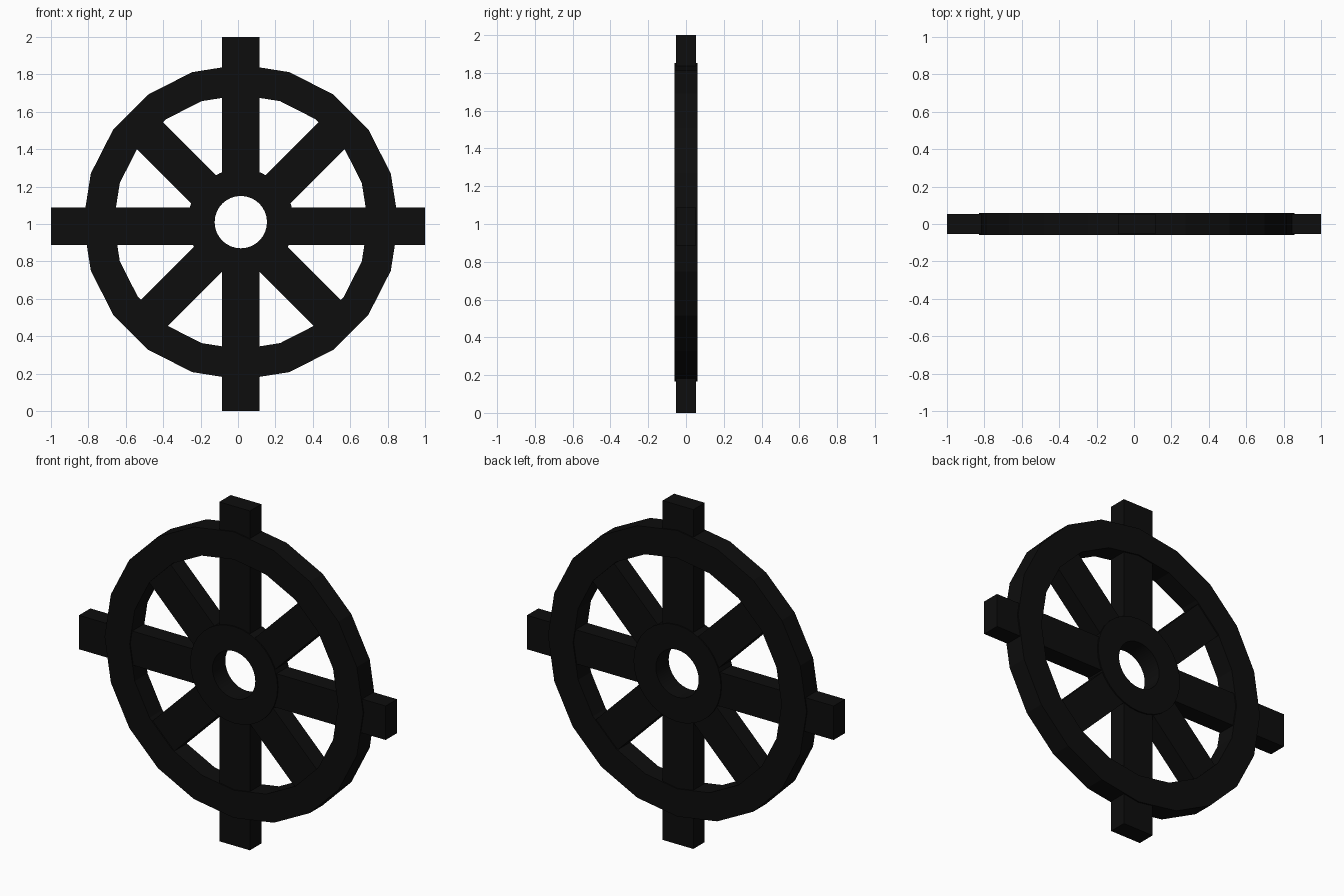
import bpy, bmesh, math
from mathutils import Matrix, Vector

if "Cube" in bpy.data.objects:
    bpy.data.objects.remove(bpy.data.objects["Cube"])

black = bpy.data.materials.new("near_black")
black.diffuse_color = (0.004, 0.004, 0.004, 1)
black.use_nodes = True
black.node_tree.nodes["Principled BSDF"].inputs["Base Color"].default_value = black.diffuse_color

CX, CZ = 0.015, 1.01      # wheel centre
SZ = 0.987                # spoke crossing height


def finish(bm, name):
    bmesh.ops.recalc_face_normals(bm, faces=bm.faces[:])
    me = bpy.data.meshes.new(name)
    bm.to_mesh(me)
    bm.free()
    me.materials.append(black)
    ob = bpy.data.objects.new(name, me)
    bpy.context.collection.objects.link(ob)
    return ob


def ring(name, r_in, r_out, half_depth, sides):
    """Flat ring with a rectangular section, axis along y."""
    bm = bmesh.new()
    section = [(r_in, -half_depth), (r_out, -half_depth),
               (r_out, half_depth), (r_in, half_depth)]
    loops = []
    for i in range(sides):
        a = 2 * math.pi * i / sides
        loops.append([bm.verts.new((CX + r * math.cos(a), y, CZ + r * math.sin(a)))
                      for r, y in section])
    for i in range(sides):
        p, q = loops[i], loops[(i + 1) % sides]
        for j in range(4):
            k = (j + 1) % 4
            bm.faces.new((p[j], p[k], q[k], q[j]))
    return finish(bm, name)


def spoke(name, degrees, start, end):
    """Rectangular bar running outwards from the hub."""
    bm = bmesh.new()
    m = (Matrix.Translation((CX, 0, SZ))
         @ Matrix.Rotation(-math.radians(degrees), 4, 'Y')
         @ Matrix.Translation(((start + end) / 2, 0, 0))
         @ Matrix.Diagonal((end - start, 0.106, 0.2, 1)))
    bmesh.ops.create_cube(bm, size=1, matrix=m)
    return finish(bm, name)


# Rim (20 flat sides) and round hub
ring("rim", 0.68, 0.843, 0.06, 20)
hub = ring("hub", 0.14, 0.285, 0.06, 32)
bpy.context.view_layer.objects.active = hub
hub.select_set(True)
bpy.ops.object.shade_smooth_by_angle(angle=math.radians(30))

# Handles: long spokes reaching the model's limits
for label, deg, end in (("right", 0, 1 - CX), ("top", 90, 2 - SZ),
                        ("left", 180, 1 + CX), ("bottom", 270, SZ)):
    spoke("long_spoke_" + label, deg, 0.2, end)

# Short diagonal spokes ending inside the rim
for deg in (45, 135, 225, 315):
    spoke("diagonal_spoke_%d" % deg, deg, 0.2, 0.74)
